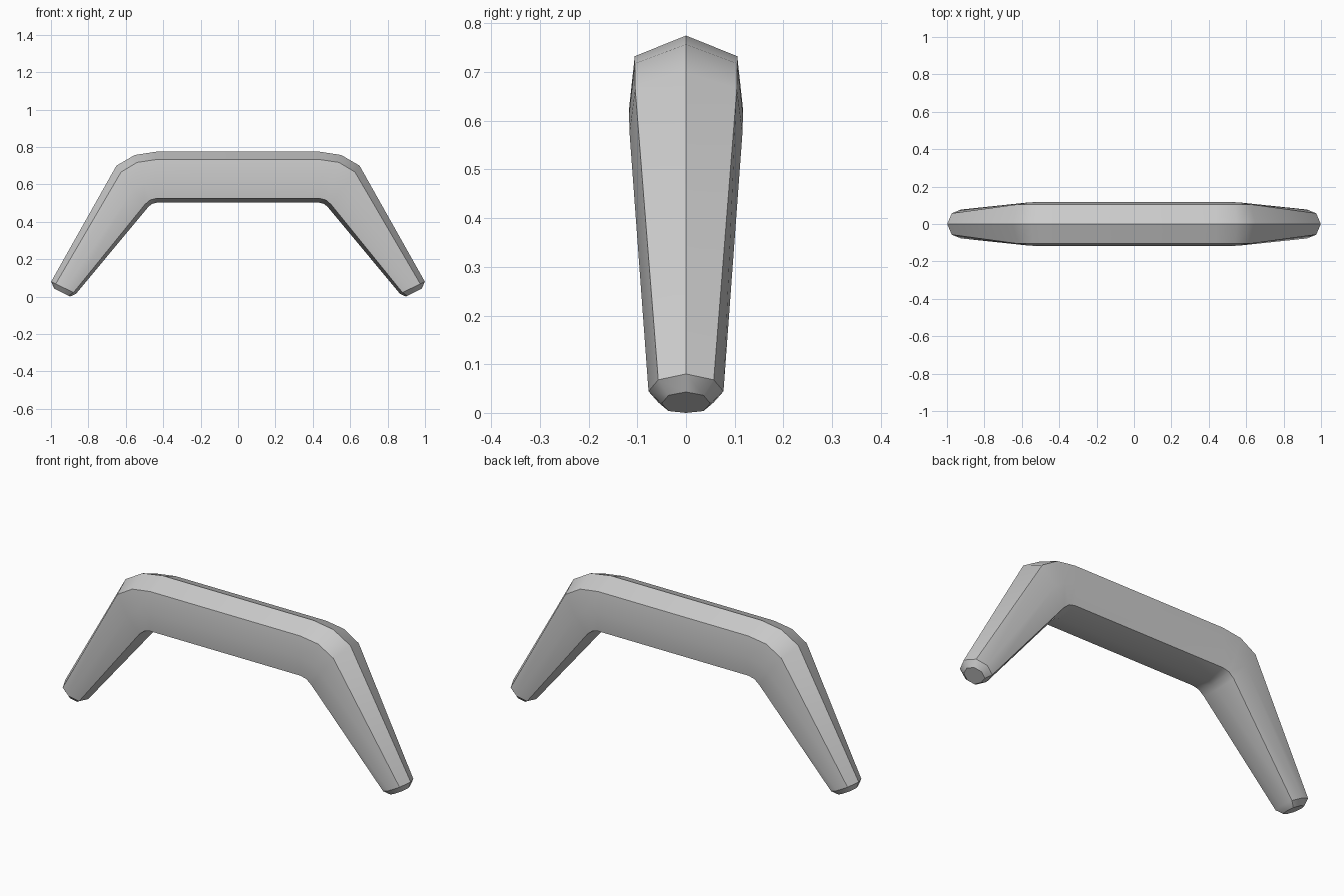
import bpy, bmesh, math

if "Cube" in bpy.data.objects:
    bpy.data.objects.remove(bpy.data.objects["Cube"])

# Stations from the beam out to the tip:
# outer ridge (x, z), inner ridge (x, z), half width, corner width ratio, corner depth
STATIONS = [
    (0.435, 0.775, 0.435, 0.502, 0.117, 0.90, 0.155),
    (0.552, 0.757, 0.462, 0.495, 0.117, 0.90, 0.150),
    (0.650, 0.700, 0.484, 0.474, 0.116, 0.90, 0.150),
    (0.999, 0.080, 0.866, 0.015, 0.077, 0.74, 0.185),
    (0.983, 0.043, 0.898, 0.000, 0.050, 0.72, 0.160),
]


def section(bm, side, ox, oz, ix, iz, w, ratio, depth):
    """Eight-sided ring: ridge outside and inside, slightly bulged flanks."""
    half = [(depth, ratio * w), (0.55, w), (1 - depth * 0.55, ratio * w)]
    ring = [(0, 0)] + half + [(1, 0)] + [(t, -y) for t, y in reversed(half)]
    return [bm.verts.new((side * (ox + (ix - ox) * t), y, oz + (iz - oz) * t))
            for t, y in ring]


# Bent handle: loft from left tip to right tip
bm = bmesh.new()
rings = [section(bm, -1, *s) for s in reversed(STATIONS)]
rings += [section(bm, 1, *s) for s in STATIONS]
for a, b in zip(rings, rings[1:]):
    for i in range(8):
        j = (i + 1) % 8
        bm.faces.new((a[i], a[j], b[j], b[i]))

# Flat tip caps
bm.faces.new(rings[0])
bm.faces.new(rings[-1])
bmesh.ops.recalc_face_normals(bm, faces=bm.faces)

mesh = bpy.data.meshes.new("handle")
bm.to_mesh(mesh)
bm.free()
handle = bpy.data.objects.new("handle", mesh)
bpy.context.collection.objects.link(handle)

# Smooth elbows, crisp ridges
bpy.context.view_layer.objects.active = handle
handle.select_set(True)
bpy.ops.object.shade_smooth_by_angle(angle=math.radians(36))
